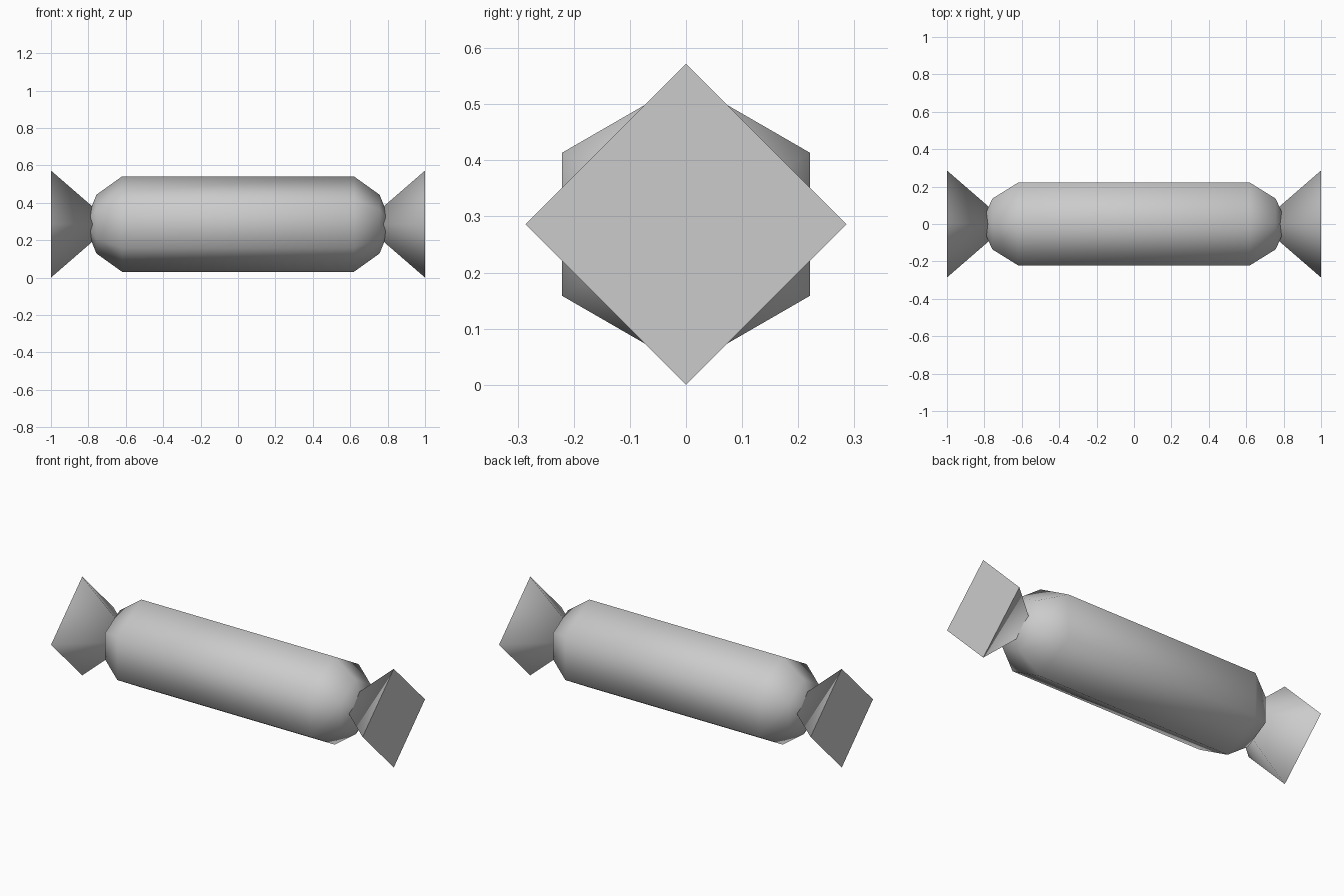
import bpy, bmesh, math

if "Cube" in bpy.data.objects:
    bpy.data.objects.remove(bpy.data.objects["Cube"], do_unlink=True)

AXIS_HEIGHT = 0.286

grey = bpy.data.materials.new("wrapper grey")
grey.use_nodes = True
colour = (0.6, 0.6, 0.6, 1)
grey.diffuse_color = colour
grey.node_tree.nodes["Principled BSDF"].inputs["Base Color"].default_value = colour


def lathe_x(name, profile, sides, angle):
    """Sweep (x, radius) points around the long axis; zero radius makes a tip."""
    bm = bmesh.new()
    rings = []
    for x, r in profile:
        count = sides if r > 0 else 1
        turns = [2 * math.pi * i / sides for i in range(count)]
        rings.append([bm.verts.new((x, r * math.sin(t), r * math.cos(t))) for t in turns])
    for a, b in zip(rings, rings[1:]):
        for i in range(sides):
            j = (i + 1) % sides
            corners = [a[i % len(a)], a[j % len(a)], b[j % len(b)], b[i % len(b)]]
            bm.faces.new(list(dict.fromkeys(corners)))
    for ring in (rings[0], rings[-1]):
        if len(ring) > 1:
            bm.faces.new(ring)
    bmesh.ops.recalc_face_normals(bm, faces=bm.faces)
    mesh = bpy.data.meshes.new(name)
    bm.to_mesh(mesh)
    bm.free()
    mesh.materials.append(grey)
    obj = bpy.data.objects.new(name, mesh)
    obj.location.z = AXIS_HEIGHT
    bpy.context.collection.objects.link(obj)
    bpy.ops.object.select_all(action="DESELECT")
    obj.select_set(True)
    bpy.context.view_layer.objects.active = obj
    bpy.ops.object.shade_smooth_by_angle(angle=math.radians(angle))
    return obj


# Six-sided sweet with rounded ends
half = [(0.62, 0.255), (0.757, 0.157), (0.82, 0)]
body = [(-x, r) for x, r in reversed(half)] + half
lathe_x("wrapped_body", body, 6, 80)

# Four-sided twisted wrapper ends, narrow side buried in the body
for side, name in ((1, "left_wrapper_end"), (-1, "right_wrapper_end")):
    lathe_x(name, [(side * 0.67, 0), (side, 0.286)], 4, 80)
